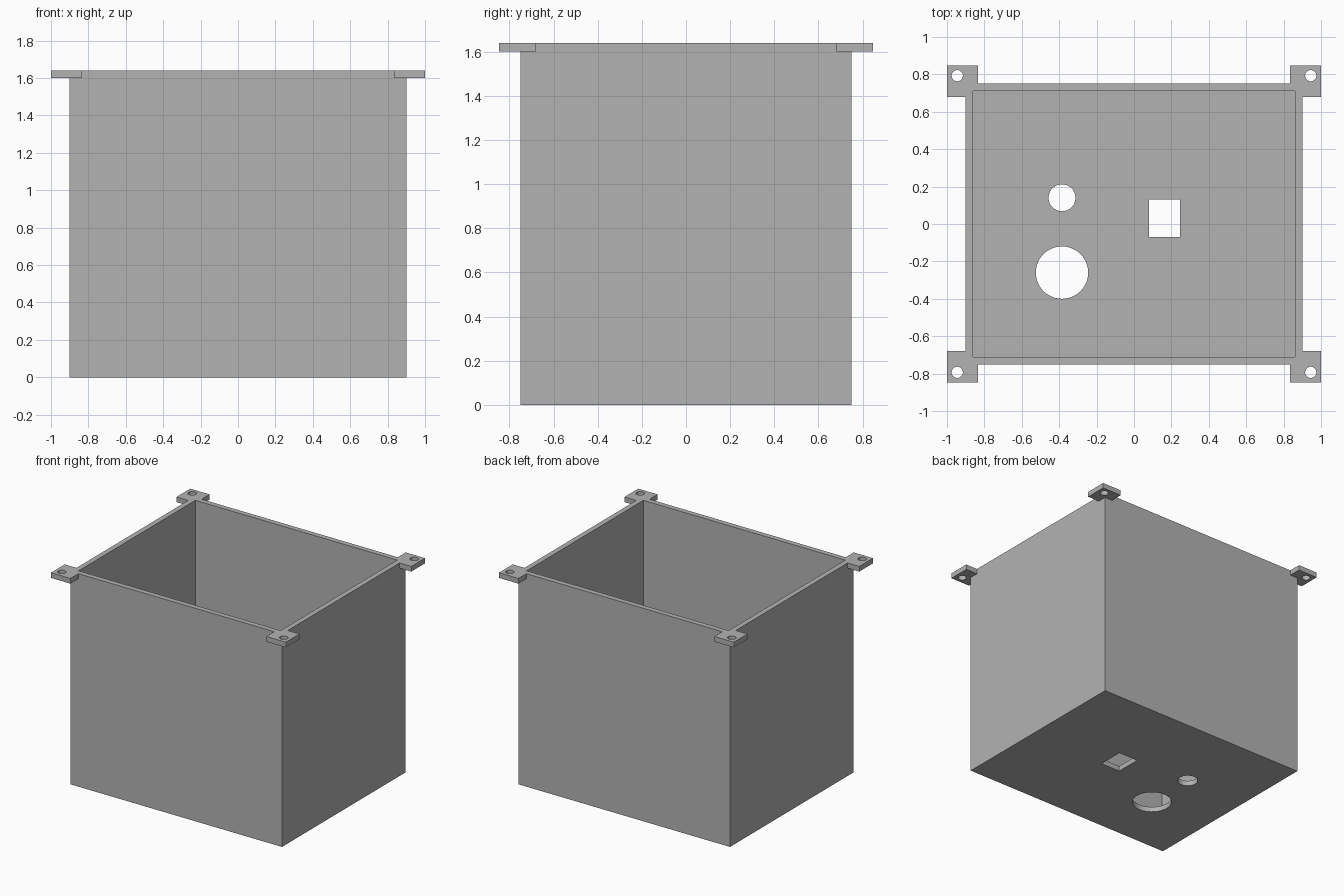
import bpy, math

old = bpy.data.objects.get("Cube")
if old:
    bpy.data.objects.remove(old, do_unlink=True)

# Overall dimensions
HX, HY, TOP = 0.90, 0.75, 1.64      # outer half sizes and height
WALL = 0.04
TAB_IN = (0.835, 0.68)              # inner corner of each mounting tab
TAB_OUT = (1.0, 0.847)              # outer corner of each mounting tab

grey = bpy.data.materials.new("mid_grey")
grey.use_nodes = True
colour = (0.45, 0.45, 0.45, 1.0)
grey.diffuse_color = colour
grey.node_tree.nodes["Principled BSDF"].inputs["Base Color"].default_value = colour


def block(name, lo, hi):
    """Box spanning two opposite corners."""
    bpy.ops.mesh.primitive_cube_add(size=1)
    ob = bpy.context.object
    ob.name = name
    ob.location = [(a + b) / 2 for a, b in zip(lo, hi)]
    ob.scale = [b - a for a, b in zip(lo, hi)]
    bpy.ops.object.transform_apply(location=True, rotation=False, scale=True)
    ob.data.materials.append(grey)
    return ob


def rod(name, x, y, z, radius):
    """Upright round cutter."""
    bpy.ops.mesh.primitive_cylinder_add(vertices=48, radius=radius, depth=0.3,
                                        location=(x, y, z))
    ob = bpy.context.object
    ob.name = name
    ob.data.materials.append(grey)
    return ob


def combine(target, tool, operation):
    """Apply a boolean and discard the tool."""
    tool.hide_render = True
    mod = target.modifiers.new(operation.lower(), "BOOLEAN")
    mod.operation = operation
    mod.solver = "EXACT"
    mod.object = tool
    bpy.context.view_layer.objects.active = target
    bpy.ops.object.modifier_apply(modifier=mod.name)
    bpy.data.objects.remove(tool, do_unlink=True)


# Solid body with a mounting tab on each upper corner
box = block("open_box", (-HX, -HY, 0), (HX, HY, TOP))
corners = [(sx, sy) for sx in (-1, 1) for sy in (-1, 1)]
for sx, sy in corners:
    xs = sorted((sx * TAB_IN[0], sx * TAB_OUT[0]))
    ys = sorted((sy * TAB_IN[1], sy * TAB_OUT[1]))
    tab = block("corner_tab", (xs[0], ys[0], TOP - WALL), (xs[1], ys[1], TOP))
    combine(box, tab, "UNION")

# Hollow interior, open at the top
combine(box, block("cavity", (WALL - HX, WALL - HY, WALL),
                   (HX - WALL, HY - WALL, TOP + 0.2)), "DIFFERENCE")

# Screw holes in the tabs
for sx, sy in corners:
    combine(box, rod("screw_hole", sx * 0.945, sy * 0.793, TOP, 0.03), "DIFFERENCE")

# Openings through the floor
combine(box, rod("small_floor_hole", -0.385, 0.14, 0, 0.072), "DIFFERENCE")
combine(box, rod("large_floor_hole", -0.385, -0.26, 0, 0.14), "DIFFERENCE")
combine(box, block("floor_slot", (0.08, -0.07, -0.1), (0.245, 0.13, 0.15)), "DIFFERENCE")

# Smooth hole walls, crisp box edges
bpy.ops.object.select_all(action="DESELECT")
box.select_set(True)
bpy.context.view_layer.objects.active = box
bpy.ops.object.shade_smooth_by_angle(angle=math.radians(30))
